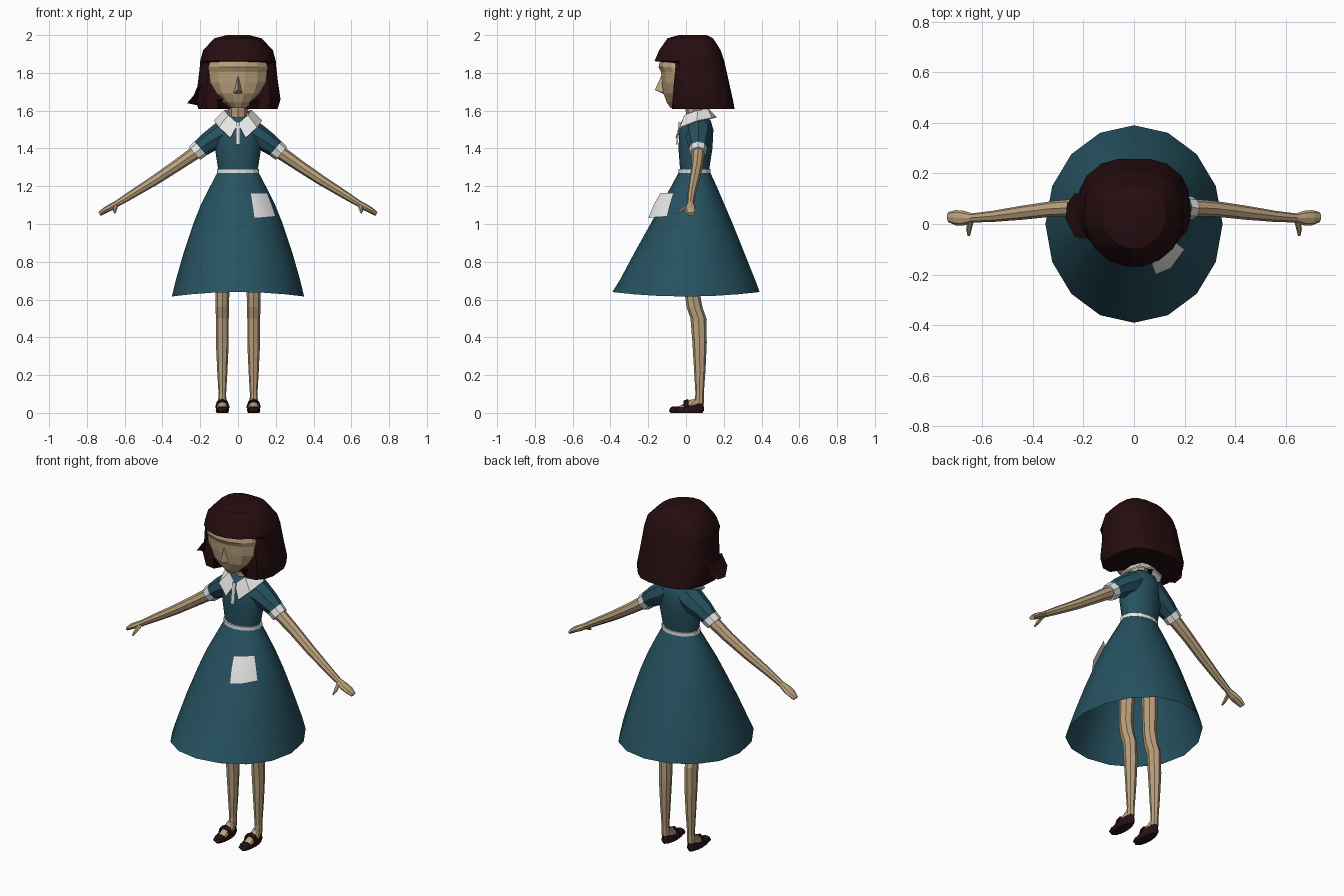
import bpy, bmesh, math
from mathutils import Vector as V


def material(name, rgb):
    m = bpy.data.materials.new(name)
    m.diffuse_color = (*rgb, 1)
    return m


SKIN = material("skin", (0.50, 0.36, 0.21))
TEAL = material("teal_cloth", (0.019, 0.084, 0.118))
WHITE = material("white_cloth", (0.8, 0.8, 0.8))
HAIR = material("dark_hair", (0.019, 0.004, 0.005))
SHOE = material("shoe_leather", (0.022, 0.006, 0.008))


def finish(name, bm, mat, mirror=False, smooth=0, thick=0):
    bmesh.ops.recalc_face_normals(bm, faces=bm.faces)
    me = bpy.data.meshes.new(name)
    bm.to_mesh(me)
    bm.free()
    me.materials.append(mat)
    ob = bpy.data.objects.new(name, me)
    bpy.context.collection.objects.link(ob)
    if smooth:
        bpy.ops.object.select_all(action='DESELECT')
        ob.select_set(True)
        bpy.context.view_layer.objects.active = ob
        bpy.ops.object.shade_smooth_by_angle(angle=math.radians(smooth))
    if thick:
        mod = ob.modifiers.new("thickness", 'SOLIDIFY')
        mod.thickness = thick
        mod.offset = 0
    if mirror:
        ob.modifiers.new("mirror", 'MIRROR')
    return ob


def skin_rings(rings, closed=True, cap=True):
    """Join rows of points with quads, optionally capping both ends."""
    bm = bmesh.new()
    rows = [[bm.verts.new(p) for p in r] for r in rings]
    n = len(rows[0])
    for a, b in zip(rows, rows[1:]):
        for i in range(n if closed else n - 1):
            j = (i + 1) % n
            bm.faces.new((a[i], a[j], b[j], b[i]))
    if cap:
        bm.faces.new(rows[0])
        bm.faces.new(rows[-1])
    return bm


def oval(c, u, v, n):
    ang = [2 * math.pi * i / n for i in range(n)]
    return [V(c) + V(u) * math.cos(a) + V(v) * math.sin(a) for a in ang]


def tube(name, mat, path, udir, vdir, n=8, cap=True, **kw):
    """Path entries: x, y, z, radius along udir, radius along vdir."""
    u, v = V(udir).normalized(), V(vdir).normalized()
    rings = [oval(p[:3], u * p[3], v * p[4], n) for p in path]
    return finish(name, skin_rings(rings, cap=cap), mat, **kw)


X, Y, Z = (1, 0, 0), (0, 1, 0), (0, 0, 1)

# Dress: flared skirt with a dipped hem, bodice, belt
skirt_rows = [(1.28, .105, .045, .08), (1.2, .147, .042, .12), (1.1, .197, .035, .17),
              (1.0, .237, .03, .218), (.85, .287, .018, .29), (.7, .33, .008, .36),
              (.64, .35, 0, .39)]
rings = [oval((0, cy, z), (rx, 0, 0), (0, ry, 0), 16) for z, rx, cy, ry in skirt_rows]
for p in rings[-1]:
    p.z -= .024 * (p.x / .35) ** 2
finish("skirt", skin_rings(rings, cap=False), TEAL, smooth=60)

tube("bodice", TEAL, [(0, .045, 1.27, .102, .075), (0, .05, 1.40, .122, .09),
                      (0, .055, 1.50, .118, .09), (0, .06, 1.55, .09, .07),
                      (0, .06, 1.575, .05, .045)], X, Y, n=12, smooth=40)
tube("belt", WHITE, [(0, .045, 1.27, .112, .086), (0, .045, 1.29, .112, .086)], X, Y, n=16)
tube("sleeve", TEAL, [(.05, .065, 1.50, .07, .07), (.08, .065, 1.475, .074, .07),
                      (.15, .065, 1.435, .06, .057), (.205, .065, 1.395, .046, .046)],
     Y, (.66, 0, .75), mirror=True, smooth=40)
tube("cuff", WHITE, [(.198, .065, 1.40, .048, .049), (.23, .063, 1.374, .045, .046)],
     Y, (.66, 0, .75), mirror=True)

# Collar flaps, placket and pocket
inner = [(0, -.025, 1.53), (.05, -.005, 1.575), (.07, .06, 1.60), (.04, .115, 1.605), (0, .12, 1.605)]
outer = [(.04, -.052, 1.455), (.1, -.03, 1.51), (.125, .06, 1.545), (.08, .135, 1.56), (0, .16, 1.565)]
finish("collar", skin_rings([inner, outer], closed=False, cap=False), WHITE, mirror=True, thick=.008)
finish("placket", skin_rings([[(-.011, -.034, 1.54), (.011, -.034, 1.54)],
                              [(-.011, -.049, 1.42), (.011, -.049, 1.42)]],
                             closed=False, cap=False), WHITE, thick=.009)
finish("pocket", skin_rings([[(.065, -.135, 1.165), (.11, -.112, 1.165), (.155, -.065, 1.165)],
                             [(.075, -.172, 1.10), (.13, -.148, 1.10), (.18, -.085, 1.10)],
                             [(.085, -.20, 1.03), (.145, -.175, 1.035), (.20, -.10, 1.04)]],
                            closed=False, cap=False), WHITE, smooth=60)

# Arms with flattened hands, fingertips and thumbs
tube("arm", SKIN, [(.215, .065, 1.385, .036, .036), (.32, .06, 1.312, .031, .031),
                   (.44, .045, 1.232, .028, .027), (.56, .03, 1.158, .022, .022),
                   (.64, .024, 1.108, .018, .017), (.675, .023, 1.088, .03, .018),
                   (.705, .025, 1.072, .03, .016), (.733, .027, 1.052, .02, .011)],
     Y, (.55, 0, .83), mirror=True)
tube("thumb", SKIN, [(.645, .015, 1.10, .013, .012), (.652, -.02, 1.075, .011, .011),
                     (.653, -.047, 1.06, .005, .005)], X, Z, n=6, mirror=True)

# Legs, feet and strapped shoes
tube("leg", SKIN, [(.075, .04, 1.0, .045, .05), (.083, .032, .64, .037, .04),
                   (.083, .045, .56, .036, .042), (.083, .066, .50, .034, .042),
                   (.083, .072, .37, .034, .038), (.083, .073, .22, .027, .03),
                   (.083, .072, .10, .02, .022), (.083, .068, .05, .022, .026)],
     X, Y, mirror=True)
tube("foot", SKIN, [(.083, 0, .02, .031, .08), (.083, .02, .042, .028, .06),
                    (.083, .055, .075, .022, .03)], X, (0, 1, .15), mirror=True)
shoe = [oval((.083, .003, 0), (.03, 0, 0), (0, .085, 0), 12),
        oval((.083, .003, .012), (.035, 0, 0), (0, .093, .003), 12),
        oval((.083, .005, .036), (.033, 0, 0), (0, .087, .018), 12)]
bm = skin_rings(shoe, cap=False)
bm.verts.ensure_lookup_table()
bm.faces.new(bm.verts[:12])
finish("shoe", bm, SHOE, mirror=True)
tube("toe_cap", SHOE, [(.083, -.056, .012, .034, .034), (.083, -.054, .028, .027, .028),
                       (.083, -.052, .035, .015, .016)], X, Y, mirror=True)
arch = [(-.034, .03), (-.026, .056), (0, .066), (.026, .056), (.034, .03)]
finish("shoe_strap", skin_rings([[(.083 + x, y, z + dz) for x, z in arch]
                                 for y, dz in ((-.012, -.004), (.012, .004))],
                                closed=False, cap=False), SHOE, mirror=True, thick=.007)

# Neck, head and nose
tube("neck", SKIN, [(0, .055, 1.53, .055, .05), (0, .045, 1.58, .048, .044),
                    (0, .035, 1.68, .055, .05)], X, Y)
face_rows = [(1.615, .045, -.085), (1.645, .09, -.105), (1.69, .135, -.122), (1.75, .163, -.13),
             (1.805, .167, -.135), (1.83, .167, -.148), (1.90, .15, -.135)]
rings = [oval((0, (yf + .1) / 2, z), (rx, 0, 0), (0, (.1 - yf) / 2, 0), 14) for z, rx, yf in face_rows]
finish("head", skin_rings(rings), SKIN)
bm = bmesh.new()
tip, bridge, left, right, base = [bm.verts.new(p) for p in (
    (0, -.165, 1.71), (0, -.128, 1.79), (-.03, -.108, 1.69), (.03, -.108, 1.69), (0, -.11, 1.685))]
for f in ((bridge, left, tip), (bridge, tip, right), (tip, left, base), (tip, base, right)):
    bm.faces.new(f)
finish("nose", bm, SKIN)

# Bobbed hair: dome and fringe above, cut back around the face below
hair_rows = [(2.0, .06, -.04, .11), (1.983, .125, -.10, .145), (1.92, .185, -.145, .185),
             (1.862, .2, -.17, .205), (1.852, .2, -.165, .207), (1.75, .212, -.14, .23),
             (1.66, .225, -.13, .25), (1.61, .21, -.12, .26)]
rings = []
for k, (z, rx, yf, yb) in enumerate(hair_rows):
    ring = []
    for i in range(18):
        a = 2 * math.pi * i / 18
        c, s = math.cos(a), math.sin(a)
        if s > 0:  # squarer at the back
            c, s = math.copysign(abs(c) ** .7, c), s ** .7
        mid = .03
        x, y = rx * c, mid + (s * (yb - mid) if s > 0 else s * (mid - yf))
        if k > 3:
            y = max(y, -.055 - .02 * (1.86 - z) / .25)
        if k == 7 and s < 0 and abs(x) < .1:  # hollow under the chin
            y = .03
        ring.append((x, y, z))
    rings.append(ring)
finish("hair", skin_rings(rings), HAIR, smooth=30)

# Outward flick of hair on one side
finish("hair_flick", skin_rings([
    [(-.19, -.06, 1.73), (-.21, .12, 1.74), (-.2, .03, 1.73)],
    [(-.235, -.05, 1.67), (-.235, .12, 1.68), (-.19, .03, 1.66)],
    [(-.27, .02, 1.64), (-.265, .08, 1.645), (-.2, .03, 1.625)]]), HAIR)
